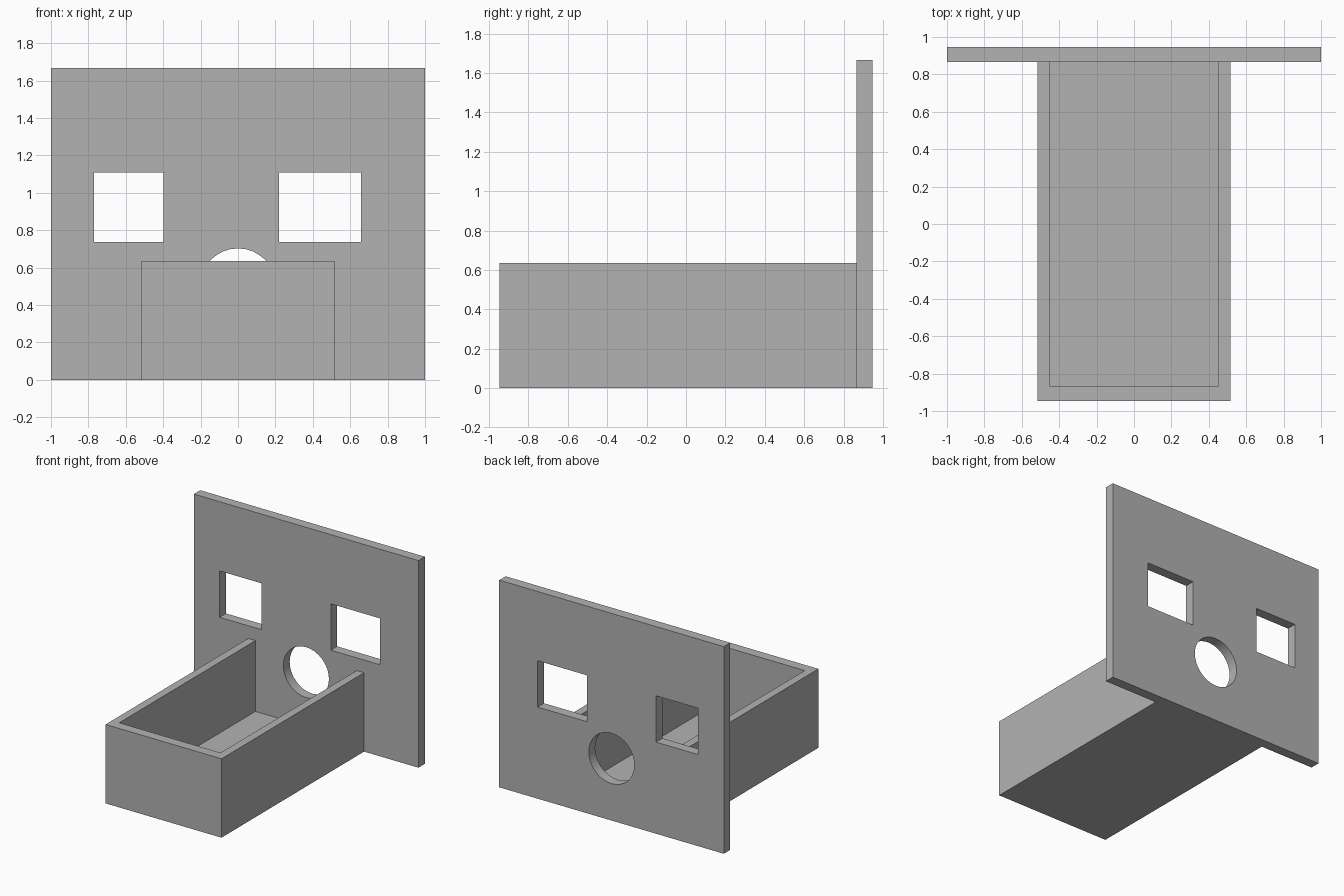
import bpy
import math

old = bpy.data.objects.get("Cube")
if old:
    bpy.data.objects.remove(old, do_unlink=True)

grey = bpy.data.materials.new("plain grey")
grey.use_nodes = True
colour = (0.448, 0.448, 0.448, 1)
grey.diffuse_color = colour
grey.node_tree.nodes["Principled BSDF"].inputs["Base Color"].default_value = colour


def block(name, x, y, z):
    """Box spanning the given (low, high) ranges."""
    spans = (x, y, z)
    bpy.ops.mesh.primitive_cube_add(size=1, location=[(a + b) / 2 for a, b in spans])
    ob = bpy.context.object
    ob.name = name
    ob.scale = [b - a for a, b in spans]
    bpy.ops.object.transform_apply(location=False, rotation=False, scale=True)
    ob.data.materials.append(grey)
    return ob


def cut(target, cutter):
    """Subtract the cutter, then discard it."""
    cutter.hide_render = True
    mod = target.modifiers.new("cut", "BOOLEAN")
    mod.operation = "DIFFERENCE"
    mod.solver = "EXACT"
    mod.object = cutter
    bpy.ops.object.select_all(action="DESELECT")
    bpy.context.view_layer.objects.active = target
    target.select_set(True)
    bpy.ops.object.modifier_apply(modifier=mod.name)
    bpy.data.objects.remove(cutter, do_unlink=True)


BACK, PLATE_FRONT = 0.947, 0.866
THROUGH = (0.8, 1.0)

# Upright panel with two rectangular openings and a round hole
panel = block("back_panel", (-1, 1), (PLATE_FRONT, BACK), (0, 1.667))
for x in ((-0.77, -0.397), (0.22, 0.658)):
    cut(panel, block("window_cutter", x, THROUGH, (0.737, 1.11)))
bpy.ops.mesh.primitive_cylinder_add(vertices=32, radius=0.203, depth=0.4,
                                    location=(0, 0.9, 0.5),
                                    rotation=(math.pi / 2, 0, 0))
hole = bpy.context.object
hole.data.materials.append(grey)
cut(panel, hole)
bpy.ops.object.shade_smooth_by_angle(angle=math.radians(30))

# Open-topped tray, closed at the back by the panel
tray = block("tray", (-0.516, 0.516), (-BACK, PLATE_FRONT), (0, 0.635))
cut(tray, block("tray_cutter", (-0.451, 0.451), (-PLATE_FRONT, 1), (0.065, 1)))
